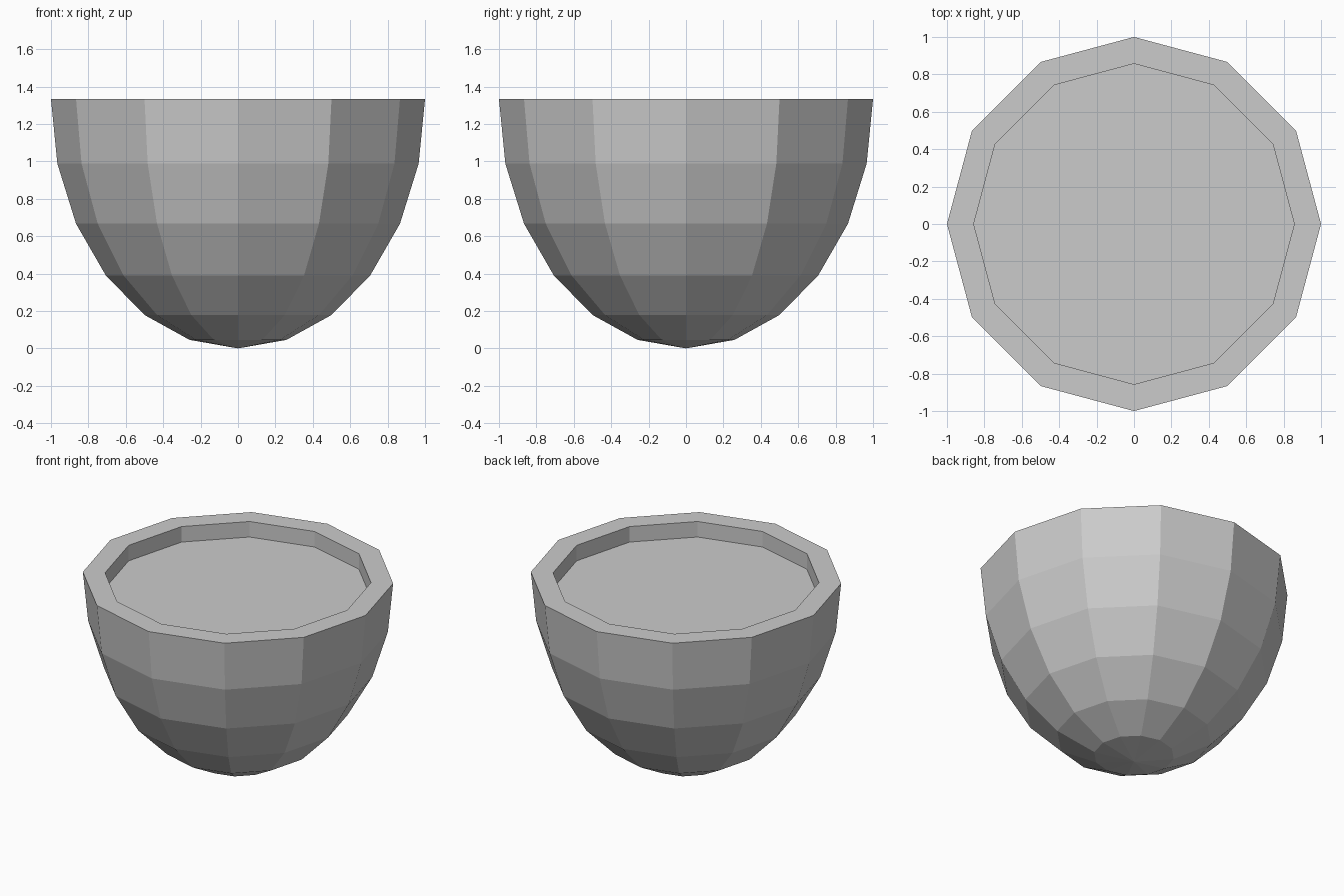
import bpy, bmesh, math

if "Cube" in bpy.data.objects:
    bpy.data.objects.remove(bpy.data.objects["Cube"])

SIDES = 12
HEIGHT = 4 / 3
INNER = 0.857
FILL_Z = HEIGHT - 0.11


def lathe(name, profile):
    """Revolve (radius, z) points into a flat-faced 12-sided object."""
    bm = bmesh.new()
    rings = []
    for r, z in profile:
        if r < 1e-6:
            rings.append([bm.verts.new((0, 0, z))])
        else:
            rings.append([bm.verts.new((r * math.cos(math.tau * i / SIDES),
                                        r * math.sin(math.tau * i / SIDES), z))
                          for i in range(SIDES)])
    for a, b in zip(rings, rings[1:]):
        for i in range(SIDES):
            j = (i + 1) % SIDES
            quad = [a[i % len(a)], a[j % len(a)], b[j % len(b)], b[i % len(b)]]
            bm.faces.new(list(dict.fromkeys(quad)))
    if len(rings[-1]) > 1:
        bm.faces.new(rings[-1])
    bmesh.ops.recalc_face_normals(bm, faces=bm.faces)
    mesh = bpy.data.meshes.new(name)
    bm.to_mesh(mesh)
    bm.free()
    obj = bpy.data.objects.new(name, mesh)
    bpy.context.collection.objects.link(obj)
    return obj


# Bowl: stretched half-sphere, flat rim, straight inner lip closed by the filling surface
steps = [math.radians(15 * k) for k in range(7)]
outer = [(math.sin(a), HEIGHT * (1 - math.cos(a))) for a in steps]
lathe("filled_bowl", outer + [(INNER, HEIGHT), (INNER, FILL_Z)])
